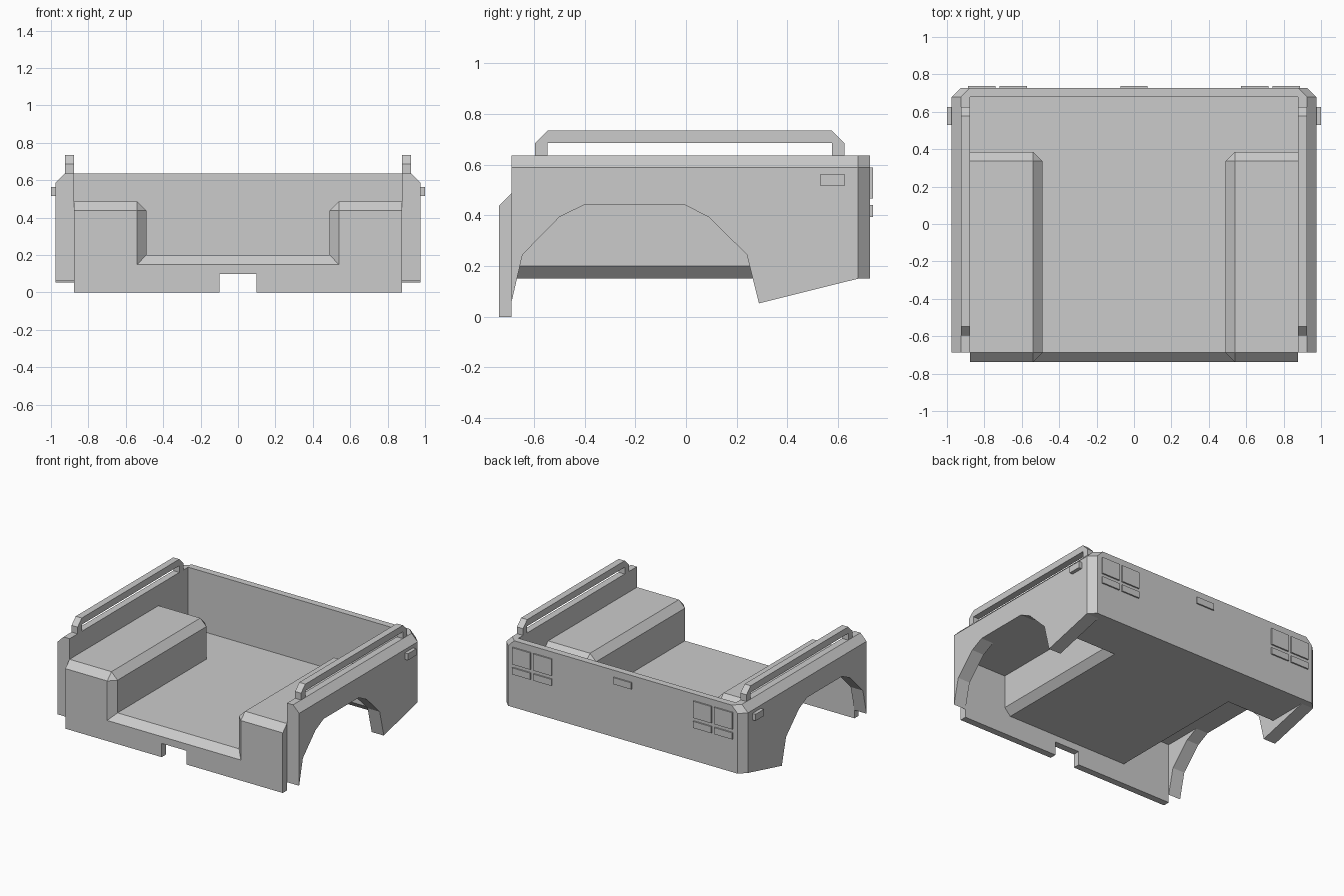
import bpy, bmesh
from mathutils import Vector

if "Cube" in bpy.data.objects:
    bpy.data.objects.remove(bpy.data.objects["Cube"])

W, FRONT, LIP, BACK, IN = 0.877, -0.737, -0.688, 0.727, 0.678


def finish(bm, name):
    bmesh.ops.remove_doubles(bm, verts=bm.verts, dist=1e-5)
    bmesh.ops.recalc_face_normals(bm, faces=bm.faces)
    me = bpy.data.meshes.new(name)
    bm.to_mesh(me)
    bm.free()
    ob = bpy.data.objects.new(name, me)
    bpy.context.collection.objects.link(ob)
    return ob


def loft_bm(rings):
    bm = bmesh.new()
    loops = [[bm.verts.new(p) for p in r] for r in rings]
    n = len(loops[0])
    for a, b in zip(loops, loops[1:]):
        for i in range(n):
            j = (i + 1) % n
            bm.faces.new((a[i], a[j], b[j], b[i]))
    bm.faces.new(loops[0])
    bm.faces.new(loops[-1])
    bmesh.ops.recalc_face_normals(bm, faces=bm.faces)
    return bm


def prism_bm(pts, axis, a, b):
    place = (lambda p, t: (t, p[0], p[1])) if axis == 'x' else (lambda p, t: (p[0], t, p[1]))
    return loft_bm([[place(p, t) for p in pts] for t in (a, b)])


def box_bm(x0, x1, y0, y1, z0, z1):
    return prism_bm([(y0, z0), (y1, z0), (y1, z1), (y0, z1)], 'x', x0, x1)


def apply(ob, mod):
    bpy.context.view_layer.objects.active = ob
    bpy.ops.object.modifier_apply(modifier=mod.name)


def mirror(ob):
    m = ob.modifiers.new("mirror", 'MIRROR')
    m.use_mirror_merge = False
    apply(ob, m)
    return ob


def boolean(ob, other, op):
    m = ob.modifiers.new("bool", 'BOOLEAN')
    m.operation, m.solver, m.object = op, 'EXACT', other
    apply(ob, m)
    bpy.data.objects.remove(other)


# Floor and tail wall in one profile, with a chamfered front lip
tub = finish(prism_bm([(FRONT, .15), (LIP, .2), (IN, .2), (IN, .637), (BACK, .637), (BACK, .15)],
                      'x', -W, W), "bed_tub")

# Wheel boxes with chamfered edges
bm = box_bm(.49, W, FRONT, .385, .15, .487)
edges = [e for e in bm.edges
         if not all(abs(v.co.x - W) < 1e-4 for v in e.verts)
         and not all(abs(v.co.z - .15) < 1e-4 for v in e.verts)]
bmesh.ops.bevel(bm, geom=edges, offset=.049, segments=1, affect='EDGES')
boolean(tub, mirror(finish(bm, "wheel_box")), 'UNION')

# Lower front panel with a central notch
boolean(tub, finish(prism_bm([(-W, 0), (-.1, 0), (-.1, .1), (.1, .1), (.1, 0), (W, 0), (W, .15), (-W, .15)],
                             'y', FRONT, LIP), "front_panel"), 'UNION')

# Hollow wheel spaces, flared at floor level
rings = [[(x, LIP, z), (1.1, LIP, z), (1.1, y, z), (x, y, z)]
         for x, y, z in ((.537, .336, .44), (.537, .336, .2), (.49, .385, .15), (.49, .385, -.1))]
boolean(tub, mirror(finish(loft_bm(rings), "wheel_space")), 'DIFFERENCE')

# Side panel with wheel arch and chamfered top edge
bm = prism_bm([(LIP, .637), (LIP, .06), (-.645, .245), (-.5, .393), (-.405, .44), (-.002, .44),
               (.09, .393), (.24, .245), (.288, .053), (IN, .15), (IN, .637)], 'x', W, .975)
cut = bmesh.ops.bisect_plane(bm, geom=bm.verts[:] + bm.edges[:] + bm.faces[:], dist=1e-5,
                             plane_co=Vector((.975, 0, .588)), plane_no=Vector((1, 0, 1)), clear_outer=True)
bmesh.ops.edgeloop_fill(bm, edges=[g for g in cut['geom_cut'] if isinstance(g, bmesh.types.BMEdge)])
side = finish(bm, "side_panel")

# Chamfered rear corner post
rings = [[(W, IN, z), (x, IN, z), (x - .049, BACK, z), (W, BACK, z)]
         for x, z in ((.975, .15), (.975, .588), (.926, .637))]
boolean(side, finish(loft_bm(rings), "corner_post"), 'UNION')
mirror(side)

# Grab rails
mirror(finish(prism_bm([(-.595, .637), (-.595, .686), (-.547, .734), (.577, .734), (.625, .686), (.625, .637),
                        (.577, .637), (.577, .686), (-.547, .686), (-.547, .637)], 'x', W, .926), "side_rail"))

# Side markers
mirror(finish(box_bm(.975, 1.0, .53, .626, .516, .564), "side_marker"))

# Tail lights and centre light
for x in (.571, .741):
    for label, z0, z1 in (("upper", .466, .588), ("lower", .393, .441)):
        mirror(finish(box_bm(x, x + .147, BACK, .737, z0, z1), label + "_tail_light"))
finish(box_bm(-.073, .073, BACK, .737, .54, .588), "centre_light")
